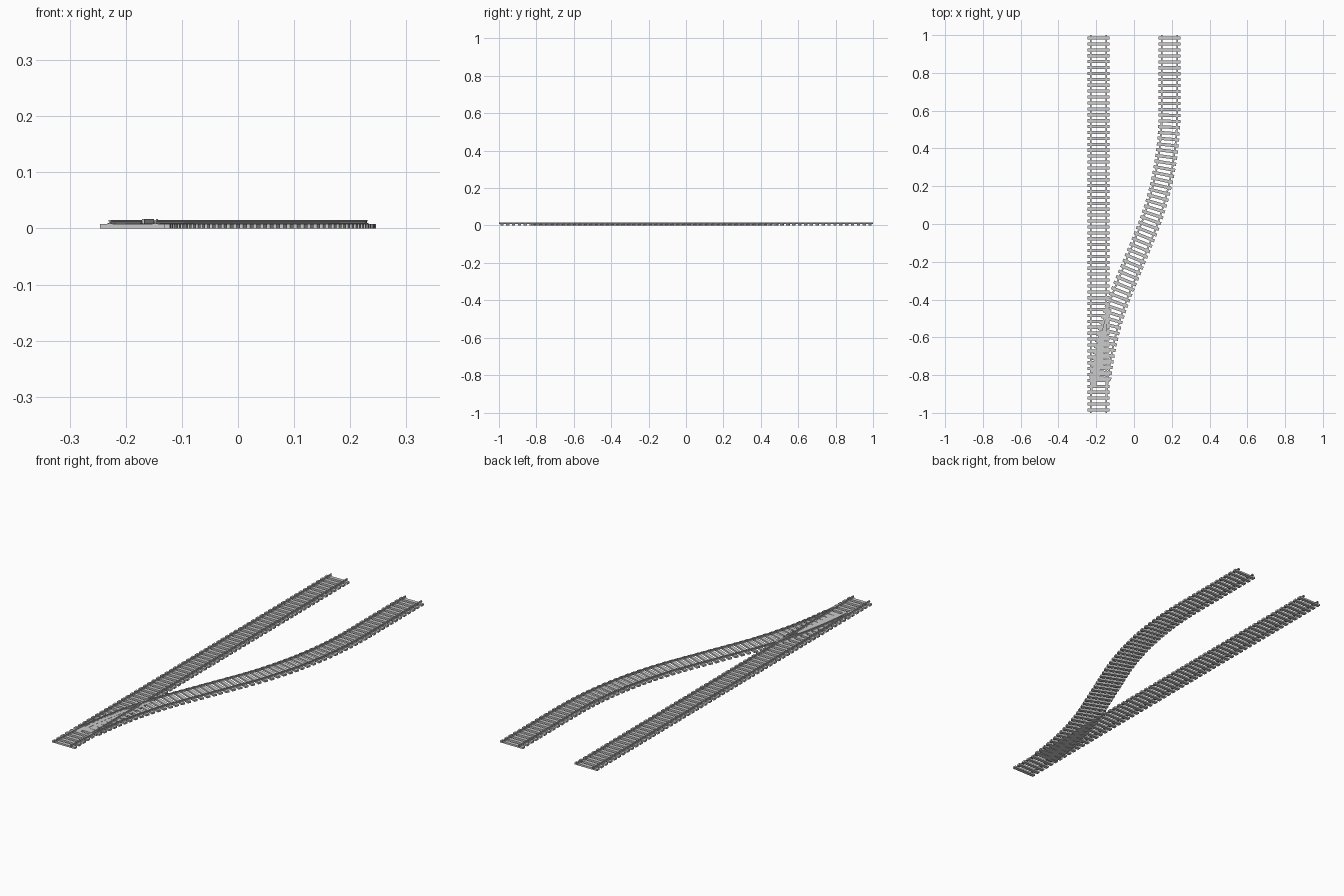
import bpy, bmesh
from math import sin, cos, radians
from mathutils import Matrix, Vector

if "Cube" in bpy.data.objects:
    bpy.data.objects.remove(bpy.data.objects["Cube"], do_unlink=True)

TRACK_X = 0.188            # centre line of each end of the track
HALF_GAUGE = 0.0405
PITCH = 2 / 64
SLEEPER = (0.116, 0.0165, 0.008)
RADIUS, TURN = 1.737, radians(22.5)
ARC = RADIUS * TURN
DIAGONAL = 2 * (0.8 - RADIUS * sin(TURN)) / cos(TURN)
BRANCH_LENGTH = 2 * ARC + DIAGONAL + 0.4


def straight(s):
    """Position and heading along the main line."""
    return Vector((-TRACK_X, s - 1, 0)), 0


def branch(s):
    """Position and heading along the S-shaped diverging line."""
    half = ARC + DIAGONAL / 2
    if s > half:  # second half is the first half turned about the middle
        p, a = branch(2 * half - s) if s < 2 * half else (
            Vector((-TRACK_X, -1 - (s - 2 * half), 0)), 0)
        return Vector((-p.x, -0.4 - p.y, 0)), a
    a = min(s, ARC) / RADIUS
    extra = max(s - ARC, 0)
    return Vector((-TRACK_X + RADIUS * (1 - cos(a)) + extra * sin(a),
                   -1 + RADIUS * sin(a) + extra * cos(a), 0)), a


def finish(name, bm):
    bmesh.ops.recalc_face_normals(bm, faces=bm.faces)
    mesh = bpy.data.meshes.new(name)
    bm.to_mesh(mesh)
    bm.free()
    obj = bpy.data.objects.new(name, mesh)
    bpy.context.collection.objects.link(obj)


def sleepers(name, path, start, end):
    """Lay evenly spaced sleepers square to a track path."""
    bm = bmesh.new()
    count = round((end - start) / PITCH)
    for i in range(count):
        p, a = path(start + (i + 0.5) * (end - start) / count)
        place = (Matrix.Translation(p + Vector((0, 0, SLEEPER[2] / 2)))
                 @ Matrix.Rotation(-a, 4, "Z") @ Matrix.Diagonal((*SLEEPER, 1)))
        bmesh.ops.create_cube(bm, size=1, matrix=place)
    finish(name, bm)


def sweep(name, path, start, end, offset, profile, steps):
    """Carry a closed profile along a track path at a sideways offset."""
    bm = bmesh.new()
    rings = []
    for i in range(steps + 1):
        p, a = path(start + (end - start) * i / steps)
        side = Vector((cos(a), -sin(a), 0))
        rings.append([bm.verts.new(p + side * (offset + x) + Vector((0, 0, z)))
                      for x, z in profile])
    n = len(profile)
    for r, q in zip(rings, rings[1:]):
        for j in range(n):
            k = (j + 1) % n
            bm.faces.new((r[j], r[k], q[k], q[j]))
    bm.faces.new(rings[0])
    bm.faces.new(rings[-1])
    finish(name, bm)


def box(half_width, low, high):
    return [(-half_width, low), (half_width, low),
            (half_width, high), (-half_width, high)]


# Rail section: foot, web and head
half_section = [(0.0045, 0.008), (0.0045, 0.0092), (0.0012, 0.0098),
                (0.0012, 0.0122), (0.0027, 0.0128), (0.0027, 0.015)]
rail = half_section + [(-x, z) for x, z in reversed(half_section)]

# Sleepers and rails of both lines; the branch shares the first sleepers
for name, path, first, length, steps in (
        ("main", straight, 0, 2, 1),
        ("branch", branch, 0.17, BRANCH_LENGTH, 64)):
    sleepers(name + "_sleepers", path, first, length)
    for side, sign in (("right", -1), ("left", 1)):
        sweep(f"{name}_{side}_rail", path, 0, length,
              sign * HALF_GAUGE, rail, steps)

# Slide plate under the switch, and raised guards at the crossing point
sweep("switch_plate", branch, 0.14, 0.55, -0.03, box(0.012, 0.0075, 0.0086), 12)
sweep("main_crossing_guard", straight, 0.43, 0.495, 0.0435,
      box(0.002, 0.008, 0.0165), 1)
sweep("branch_crossing_guard", branch, 0.43, 0.495, -0.035,
      box(0.002, 0.008, 0.0172), 3)
